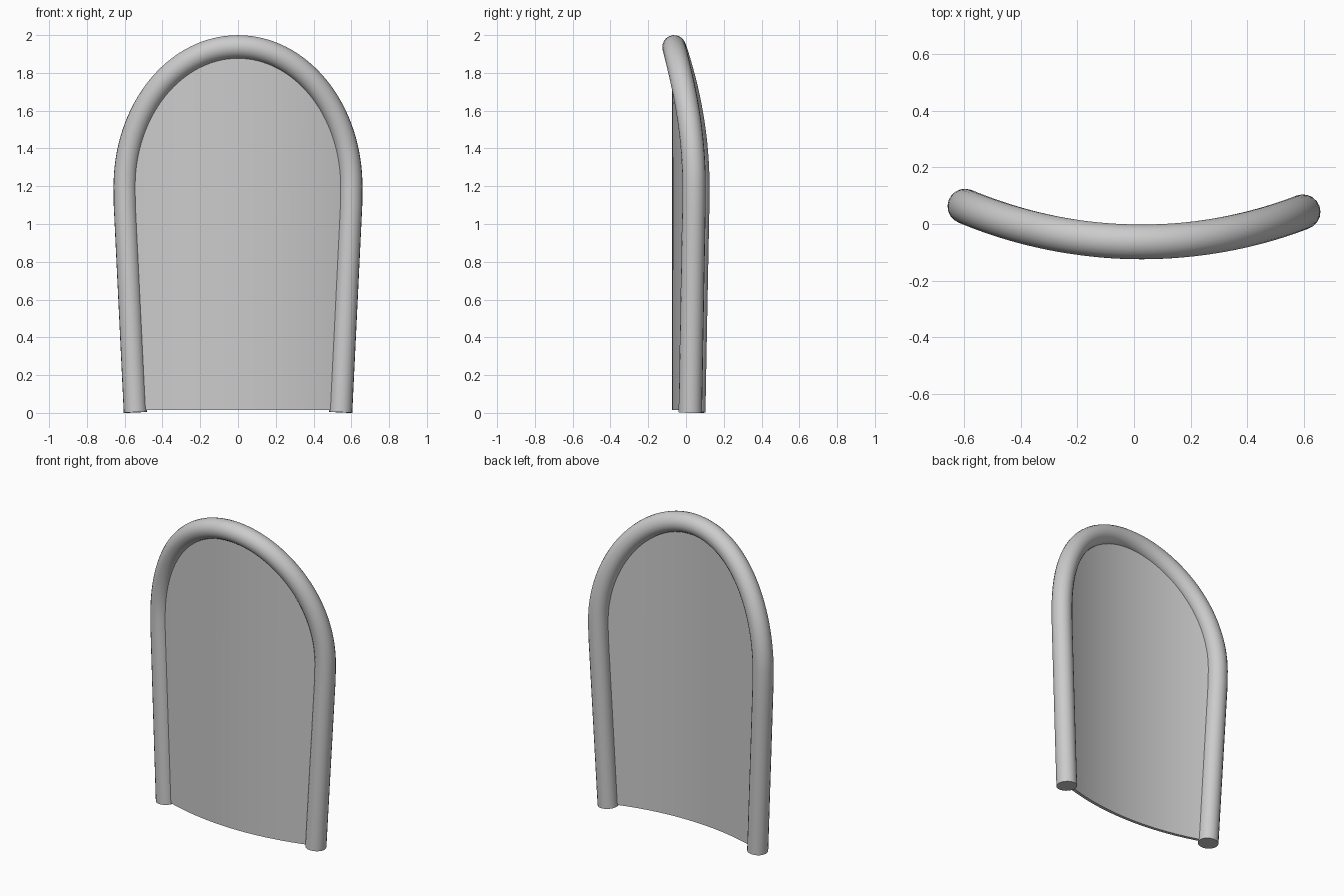
import bpy, bmesh, math

if "Cube" in bpy.data.objects:
    bpy.data.objects.remove(bpy.data.objects["Cube"])

RADIUS = 0.062      # tube radius
BEND = 1.6          # radius of the sideways curvature


def bend_y(x):
    return -0.063 + BEND - math.sqrt(BEND**2 - x**2) - 0.0167 * x


# Right half of the outline: slanted leg, then elliptical arch up to the apex
leg = [(0.543 + 0.053 * i / 8, 0.003 + 1.097 * i / 8) for i in range(9)]
arch = [(0.597 * math.cos(a), 1.2 + 0.738 * math.sin(a))
        for a in (math.pi / 2 * i / 32 for i in range(33))]
half = leg + arch[:-1]
outline = half + [(0.0, 1.938)] + [(-x, z) for x, z in reversed(half)]

# Tube frame: round section swept along the bent outline
curve = bpy.data.curves.new("tube_frame", "CURVE")
curve.dimensions = "3D"
curve.bevel_depth = RADIUS
curve.bevel_resolution = 8
curve.use_fill_caps = True
spline = curve.splines.new("POLY")
spline.points.add(len(outline) - 1)
for p, (x, z) in zip(spline.points, outline):
    p.co = (x, bend_y(x), z, 1)
frame = bpy.data.objects.new("tube_frame", curve)
bpy.context.collection.objects.link(frame)
bpy.context.view_layer.objects.active = frame
frame.select_set(True)
bpy.ops.object.convert(target="MESH")
bpy.ops.object.shade_smooth_by_angle(angle=math.radians(35))
frame = bpy.context.object
frame.name = "tube_frame"
frame.select_set(False)

# Curved panel: rows spanning the outline from side to side
COLS = 24
bm = bmesh.new()
rows = []
for x, z in [(half[0][0], 0.014)] + half[1:]:
    xs = [x * (2 * c / COLS - 1) for c in range(COLS + 1)]
    rows.append([bm.verts.new((px, bend_y(px), z)) for px in xs])
for a, b in zip(rows, rows[1:]):
    for c in range(COLS):
        bm.faces.new((a[c], a[c + 1], b[c + 1], b[c]))
mesh = bpy.data.meshes.new("back_panel")
bm.to_mesh(mesh)
bm.free()
panel = bpy.data.objects.new("back_panel", mesh)
bpy.context.collection.objects.link(panel)
thick = panel.modifiers.new("thickness", "SOLIDIFY")
thick.thickness = 0.02
thick.offset = 0
bpy.context.view_layer.objects.active = panel
panel.select_set(True)
bpy.ops.object.modifier_apply(modifier=thick.name)
bpy.ops.object.shade_smooth_by_angle(angle=math.radians(35))
